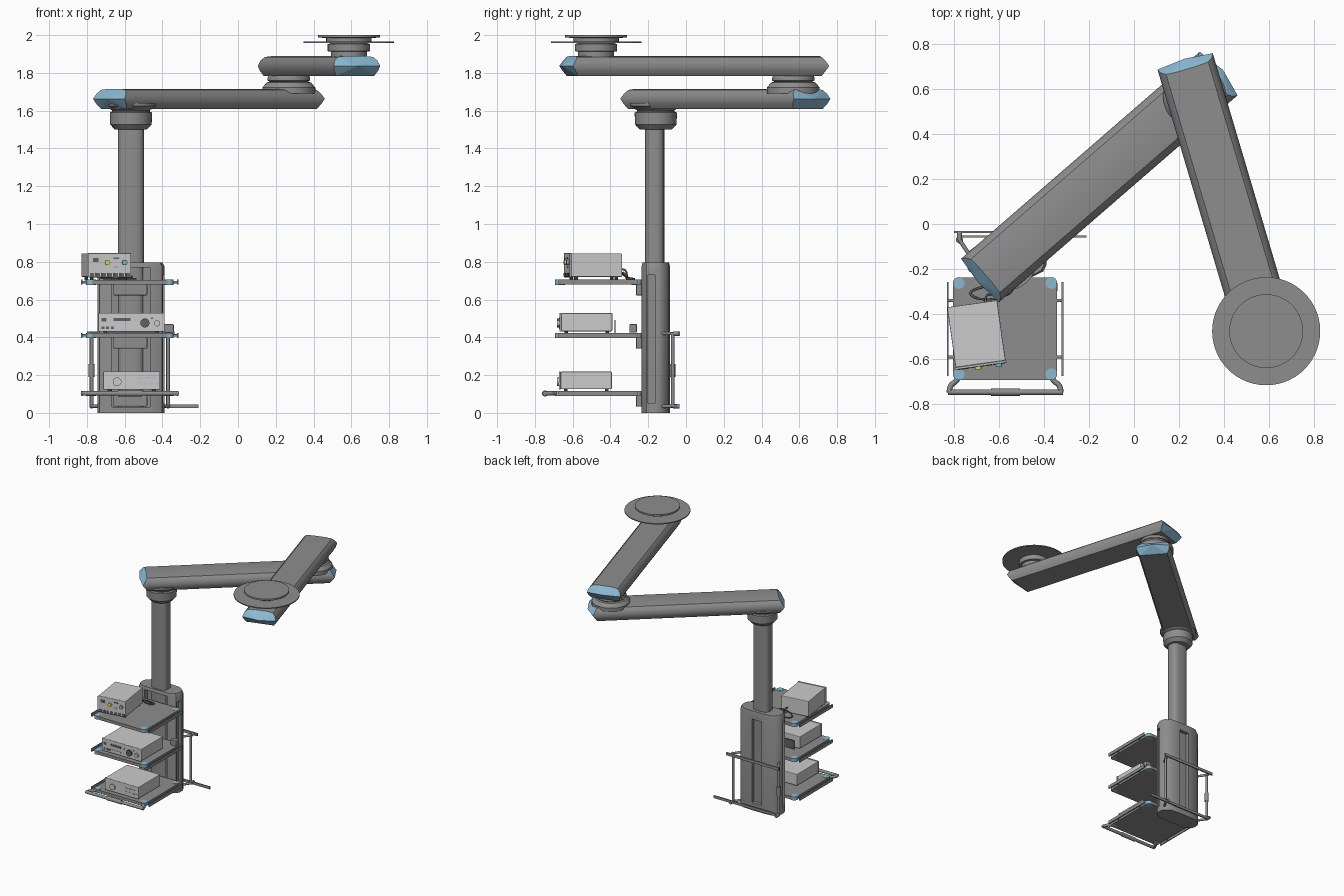
import bpy, bmesh, math
from mathutils import Vector, Matrix

if "Cube" in bpy.data.objects:
    bpy.data.objects.remove(bpy.data.objects["Cube"])

def mat(name, c):
    m = bpy.data.materials.new(name)
    m.diffuse_color = (*c, 1)
    m.use_nodes = True
    m.node_tree.nodes["Principled BSDF"].inputs["Base Color"].default_value = m.diffuse_color
    return m

BLUE = mat("blue", (0.26, 0.48, 0.64))
LIGHT = mat("light_grey", (0.62, 0.62, 0.62))
PANEL = mat("panel", (0.75, 0.74, 0.72))
DARK = mat("dark", (0.12, 0.12, 0.13))
YELLOW = mat("yellow", (0.85, 0.7, 0.1))
LILAC = mat("lilac", (0.55, 0.5, 0.68))
GREY = mat("grey", (0.27, 0.27, 0.27))

def mesh(name, verts, faces, m=GREY, smooth=True):
    me = bpy.data.meshes.new(name)
    me.from_pydata([tuple(v) for v in verts], [], faces)
    bm = bmesh.new(); bm.from_mesh(me)
    bmesh.ops.recalc_face_normals(bm, faces=bm.faces)
    bm.to_mesh(me); bm.free()
    ob = bpy.data.objects.new(name, me)
    bpy.context.collection.objects.link(ob)
    me.materials.append(m)
    if smooth:
        bpy.ops.object.select_all(action='DESELECT')
        ob.select_set(True)
        bpy.context.view_layer.objects.active = ob
        bpy.ops.object.shade_smooth_by_angle(angle=math.radians(35))
    return ob

def loft(name, rings, m=GREY, smooth=True, caps=True):
    n = len(rings[0])
    faces = [(k*n+i, k*n+(i+1) % n, (k+1)*n+(i+1) % n, (k+1)*n+i)
             for k in range(len(rings)-1) for i in range(n)]
    if caps:
        faces += [tuple(range(n)), tuple(range((len(rings)-1)*n, len(rings)*n))]
    return mesh(name, [v for r in rings for v in r], faces, m, smooth)

def lathe(name, c, prof, m=GREY, n=40):
    return loft(name, [[(c[0]+r*math.cos(6.28318*i/n), c[1]+r*math.sin(6.28318*i/n), z)
                        for i in range(n)] for r, z in prof], m)

def rod(name, p, q, r, m=GREY, n=14):
    p, q = Vector(p), Vector(q)
    rot = (q-p).to_track_quat('Z', 'Y')
    circ = [rot @ Vector((r*math.cos(2*math.pi*i/n), r*math.sin(2*math.pi*i/n), 0)) for i in range(n)]
    return loft(name, [[p+c for c in circ], [q+c for c in circ]], m)

def box(name, lo, hi, m=GREY, bevel=0):
    (a, b, c), (d, e, f) = lo, hi
    ob = loft(name, [[(a, b, z), (d, b, z), (d, e, z), (a, e, z)] for z in (c, f)], m, False)
    if bevel:
        mod = ob.modifiers.new("bevel", 'BEVEL')
        mod.width, mod.segments = bevel, 2
    return ob

def tube(name, pts, r, m=GREY):
    cu = bpy.data.curves.new(name, 'CURVE')
    cu.dimensions, cu.bevel_depth, cu.bevel_resolution, cu.use_fill_caps = '3D', r, 2, True
    sp = cu.splines.new('NURBS')
    sp.points.add(len(pts)-1)
    for p, co in zip(sp.points, pts):
        p.co = (*co, 1)
    sp.use_endpoint_u, sp.order_u = True, 3
    ob = bpy.data.objects.new(name, cu)
    bpy.context.collection.objects.link(ob)
    cu.materials.append(m)
    return ob

# Swing arms: bulged section, ends pulled in at top and bottom, blue faceted caps
HALF = [(0.05, 0.053), (0.098, 0.047), (0.118, 0.028), (0.128, 0.0), (0.122, -0.025), (0.105, -0.053)]
SECT = HALF + [(-u, w) for u, w in reversed(HALF)]

def arm(name, p, q, z):
    p, q = Vector((*p, z)), Vector((*q, z))
    d = (q-p).normalized()
    side = Vector((d.y, -d.x, 0))
    def ring(c, s):
        return [c + side*u + Vector((0, 0, w)) - d*s*0.035*abs(w)/0.053 for u, w in SECT]
    r0, r1 = ring(p, -1), ring(q, 1)
    loft(name, [r0, r1], caps=False)
    n = len(SECT)
    for tag, r, apex in (("start", r0, p-d*0.012), ("end", r1, q+d*0.025)):
        mesh(name+"_cap_"+tag, r+[apex], [(i, (i+1) % n, n) for i in range(n)], BLUE, False)

arm("lower_arm", (-0.684, -0.251), (0.376, 0.668), 1.663)
arm("upper_arm", (0.227, 0.722), (0.63, -0.635), 1.837)

# Ceiling mount, elbow and column bearing
C = (0.587, -0.476)
lathe("ceiling_mount", C, [(0.095, 1.87), (0.095, 1.912), (0.112, 1.915), (0.112, 1.953), (0.098, 1.956), (0.098, 1.96)])
lathe("ceiling_disc", C, [(0.24, 1.957), (0.24, 1.965)], n=56)
lathe("ceiling_plate", C, [(0.12, 1.96), (0.12, 1.985), (0.164, 1.987), (0.164, 2.0)], n=48)
E = (0.269, 0.568)
lathe("elbow_joint", E, [(0.14, 1.69), (0.14, 1.722), (0.117, 1.75), (0.10, 1.752), (0.112, 1.76), (0.112, 1.775), (0.10, 1.80)])
B = (-0.567, -0.16)
lathe("column_bearing", B, [(0.085, 1.50), (0.11, 1.527), (0.112, 1.59), (0.10, 1.595), (0.10, 1.602), (0.135, 1.625), (0.135, 1.64)])

# Column
def oval(z):
    pts = []
    for i in range(32):
        a = 2*math.pi*i/32
        f = lambda t: math.copysign(abs(t)**0.65, t)
        pts.append((B[0]+0.069*f(math.cos(a)), B[1]-0.006+0.051*f(math.sin(a)), z))
    return pts
loft("column", [oval(0.02), oval(1.54)])

# Tower housing with long slots at back, sides and front
TOW = [(0.178, -0.022), (0.178, 0.015), (0.165, 0.04), (0.125, 0.07), (0.05, 0.075)]
TOW = [(0.115, -0.075), (0.165, -0.05)] + TOW
TOW += [(-u, v) for u, v in reversed(TOW)]
tower = loft("tower_housing", [[(B[0]+u*s, B[1]+v*s, z) for u, v in TOW]
                               for z, s in ((0, 1), (0.775, 1), (0.795, 0.94))])
X, Y = B
slots = [((X-0.042, Y+0.045, 0.06), (X+0.042, Y+0.2, 0.73)),
         ((X+0.155, Y-0.042, 0.05), (X+0.3, Y-0.005, 0.73)),
         ((X-0.3, Y-0.042, 0.05), (X-0.155, Y-0.005, 0.73)),
         ((X-0.1, Y-0.2, 0.03), (X+0.1, Y-0.035, 0.77))]
for lo, hi in slots:
    cutter = box("slot_cutter", lo, hi)
    cutter.hide_render = True
    mod = tower.modifiers.new("slot", 'BOOLEAN')
    mod.operation, mod.object, mod.solver = 'DIFFERENCE', cutter, 'EXACT'
    bpy.context.view_layer.objects.active = tower
    bpy.ops.object.modifier_apply(modifier=mod.name)
    bpy.data.objects.remove(cutter)

# Shelves with blue corners, side rails and brackets
x0, x1, y0, y1 = -0.803, -0.342, -0.692, -0.237
for i, z in enumerate((0.103, 0.41, 0.692)):
    c = 0.025
    outline = [(x0+c, y0), (x1-c, y0), (x1, y0+c), (x1, y1-c), (x1-c, y1), (x0+c, y1), (x0, y1-c), (x0, y0+c)]
    loft(f"shelf_{i}", [[(x, y, h) for x, y in outline] for h in (z-0.012, z+0.012)], smooth=False)
    for sx in (x0+c, x1-c):
        for sy in (y0+c, y1-c):
            lathe(f"shelf_corner_{i}", (sx, sy), [(0.026, z-0.014), (0.026, z+0.014)], BLUE, 16)
    for rx, ex in ((-0.827, x0), (-0.318, x1)):
        box(f"side_rail_{i}", (rx-0.004, -0.675, z-0.013), (rx+0.004, -0.258, z+0.013))
        for py in (-0.34, -0.59):
            rod(f"rail_peg_{i}", (rx, py, z), (ex, py, z), 0.007)
    box(f"shelf_bracket_{i}", (-0.66, -0.265, max(z-0.07, 0.02)), (-0.48, -0.2, z-0.01), bevel=0.006)

# Front handle of the bottom shelf
rod("front_handle", (-0.827, -0.747, 0.103), (-0.315, -0.747, 0.103), 0.012)
rod("front_handle_grip", (-0.635, -0.747, 0.103), (-0.507, -0.747, 0.103), 0.016)
for s, ex in ((-1, x0), (1, x1)):
    tube("handle_arm", [(ex-s*0.03, -0.67, 0.103), (ex-s*0.015, -0.70, 0.103),
                        (ex+s*0.015, -0.715, 0.103), (ex+s*0.018, -0.75, 0.103)], 0.012)

# Rear rails, poles and clamps
box("rear_top_rail", (-0.80, -0.041, 0.41), (-0.335, -0.031, 0.432))
box("rear_bottom_rail", (-0.775, -0.061, 0.025), (-0.21, -0.051, 0.045))
for px in (-0.775, -0.37):
    rod("rear_pole", (px, -0.07, 0.03), (px, -0.07, 0.425), 0.010)
    for z in (0.035, 0.42):
        rod("rail_clamp", (px, -0.07, z), (px, -0.034, z), 0.012)
        rod("pole_bracket", (px, -0.07, z), (px+(0.04 if px < -0.5 else -0.04), -0.13, z), 0.009)
rod("pole_grip", (-0.775, -0.07, 0.19), (-0.775, -0.07, 0.26), 0.016)
box("rail_connector", (-0.39, -0.30, 0.425), (-0.34, -0.26, 0.47), bevel=0.005)

# Equipment boxes; details are (kind, x, z, size..., material) on the front panel
def device(name, loc, size, ang, details):
    w, d, h = size
    parts = [box(name+"_case", (-w/2, -d/2, 0.006), (w/2, d/2, h), LIGHT, 0.004),
             box(name+"_panel", (-w/2-0.003, -d/2-0.01, 0.004), (w/2+0.003, -d/2, h+0.002), PANEL, 0.003)]
    for sx in (-1, 1):
        for sy in (-1, 1):
            parts.append(lathe(name+"_foot", (sx*w*0.4, sy*d*0.4), [(0.01, -0.012), (0.01, 0.008)], DARK, 10))
    f = -d/2-0.009
    for k, x, z, a, b, m in details:
        if k == "knob":
            parts.append(rod(name+"_knob", (x, f, z), (x, f-b, z), a, m, 18))
        else:
            parts.append(box(name+"_key", (x-a/2, f-0.004, z-b/2), (x+a/2, f, z+b/2), m))
    for p in parts:
        p.matrix_world = Matrix.Translation(loc) @ Matrix.Rotation(ang, 4, 'Z')

top = [("knob", -0.012, 0.082, 0.014, 0.014, YELLOW), ("knob", 0.08, 0.082, 0.014, 0.014, BLUE),
       ("key", -0.075, 0.095, 0.03, 0.022, DARK), ("key", 0.035, 0.058, 0.02, 0.012, BLUE),
       ("key", 0.035, 0.105, 0.03, 0.008, DARK)]
top += [("key", -0.095+0.032*i, 0.018, 0.022, 0.018, DARK) for i in range(7)]
device("top_unit", (-0.70, -0.488, 0.714), (0.224, 0.27, 0.13), math.radians(8), top)
mid = [("knob", 0.072, 0.05, 0.024, 0.014, DARK), ("knob", 0.137, 0.048, 0.016, 0.014, LIGHT),
       ("key", -0.145, 0.067, 0.025, 0.02, DARK), ("key", -0.05, 0.068, 0.09, 0.016, DARK),
       ("key", 0.02, 0.068, 0.012, 0.012, LILAC), ("key", -0.05, 0.03, 0.09, 0.008, LIGHT),
       ("key", 0.11, 0.075, 0.012, 0.008, DARK)]
mid += [("key", -0.15+0.025*i, 0.025, 0.016, 0.014, DARK) for i in range(3)]
device("middle_unit", (-0.565, -0.525, 0.426), (0.345, 0.27, 0.102), 0, mid)
low = [("knob", -0.077, 0.045, 0.023, 0.012, LIGHT), ("key", 0.08, 0.065, 0.10, 0.008, LILAC)]
low += [("key", 0.045+0.03*i, 0.035, 0.018, 0.012, LILAC) for i in range(4)]
device("bottom_unit", (-0.563, -0.528, 0.12), (0.295, 0.27, 0.098), 0, low)

# Rear plates and cable behind the units
box("middle_unit_rear_plate", (-0.70, -0.379, 0.424), (-0.43, -0.373, 0.492), DARK)
tube("power_cable", [(-0.66, -0.355, 0.76), (-0.66, -0.32, 0.765), (-0.64, -0.31, 0.72), (-0.56, -0.32, 0.71),
                     (-0.53, -0.28, 0.71), (-0.64, -0.27, 0.71), (-0.74, -0.30, 0.712), (-0.70, -0.335, 0.73),
                     (-0.60, -0.335, 0.75), (-0.56, -0.31, 0.72)], 0.005, DARK)
